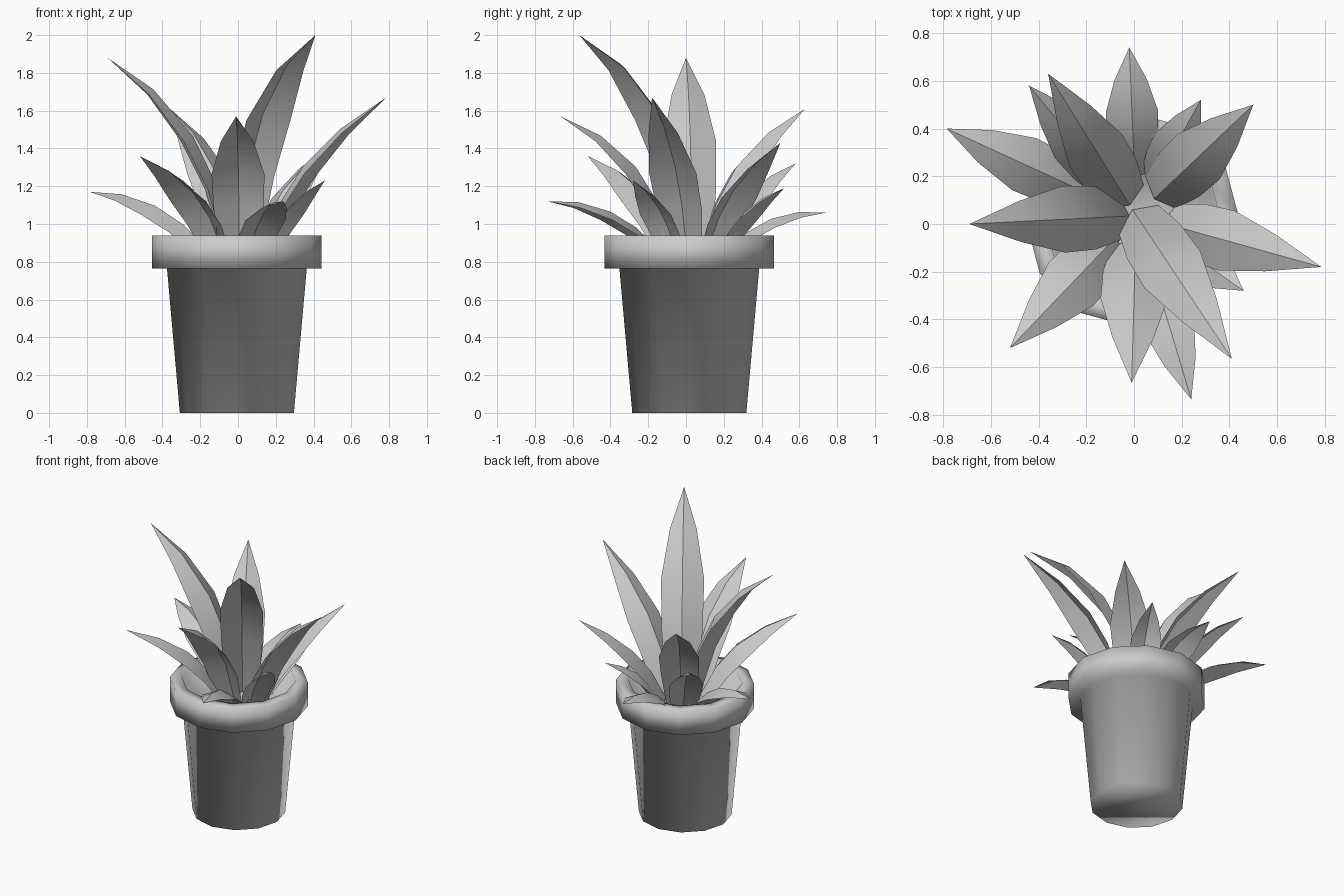
import bpy, math
from mathutils import Vector

if "Cube" in bpy.data.objects:
    bpy.data.objects.remove(bpy.data.objects["Cube"])

CENTRE = Vector((-0.006, 0.0175, 0))
SIDES = 12


def make_object(name, verts, faces, crease=None):
    """Smooth-shaded mesh; edges bent more than `crease` stay sharp."""
    mesh = bpy.data.meshes.new(name)
    mesh.from_pydata(verts, [], faces)
    mesh.update()
    for p in mesh.polygons:
        p.use_smooth = True
    if crease:
        mesh.set_sharp_from_angle(angle=crease)
    obj = bpy.data.objects.new(name, mesh)
    bpy.context.collection.objects.link(obj)
    return obj


def lathe(name, profile):
    """Revolve a (radius, z) profile around the pot axis and cap both ends."""
    verts, faces = [], []
    for r, z in profile:
        for i in range(SIDES):
            a = 2 * math.pi * i / SIDES
            verts.append(CENTRE + Vector((r * math.cos(a), r * math.sin(a), z)))
    for k in range(len(profile) - 1):
        for i in range(SIDES):
            j = (i + 1) % SIDES
            a, b = k * SIDES, (k + 1) * SIDES
            faces.append((a + i, a + j, b + j, b + i))
    n = (len(profile) - 1) * SIDES
    faces.append(tuple(reversed(range(SIDES))))
    faces.append(tuple(range(n, n + SIDES)))
    return make_object(name, verts, faces)


def leaf(name, tip, root, width, cx, cz):
    """Leaf along a curved spine with a raised midrib, tapering to a point."""
    tip = Vector(tip)
    hub = Vector((0.01, 0.035, 0.83))
    out = Vector((tip.x - hub.x, tip.y - hub.y, 0)).normalized()
    side = Vector((-out.y, out.x, 0))
    base = hub + out * root
    d = tip - base
    ctrl = base + Vector((d.x * cx, d.y * cx, d.z * cz))
    verts, faces = [], []
    for t, w in ((0, 0.72), (0.27, 0.95), (0.5, 1.0), (0.76, 0.62)):
        p = base * (1 - t) ** 2 + ctrl * 2 * t * (1 - t) + tip * t * t
        tangent = ((ctrl - base) * (1 - t) + (tip - ctrl) * t).normalized()
        up = tangent.cross(side).normalized() * w * width
        reach = side * w * width
        verts += [p + reach - up * 0.25, p + up * 0.2, p - reach - up * 0.25]
    verts.append(tip)
    for k in range(3):
        for s in range(2):
            a = 3 * k + s
            faces.append((a, a + 1, a + 4, a + 3))
    faces += [(9, 10, 12), (10, 11, 12)]
    return make_object(name, verts, faces, math.radians(35))


# Pot: tapered wall, overhanging rim, inner wall and soil surface
lathe("pot", [(0.302, 0), (0.37, 0.765), (0.449, 0.765), (0.449, 0.938),
              (0.37, 0.94), (0.355, 0.82)])

# Leaves: tip position, root distance, half width, curve control fractions
LEAVES = [
    ((0.41, -0.565, 2.00), -0.01, 0.14, 0.19, 0.76),
    ((-0.69, 0.00, 1.88), 0.05, 0.14, 0.19, 0.69),
    ((0.785, -0.18, 1.67), 0.13, 0.13, 0.20, 0.59),
    ((-0.36, 0.63, 1.61), 0.07, 0.13, 0.21, 0.67),
    ((-0.01, -0.665, 1.57), 0.11, 0.14, 0.22, 0.73),
    ((0.50, 0.50, 1.43), 0.12, 0.13, 0.27, 0.60),
    ((-0.52, -0.52, 1.36), 0.14, 0.13, 0.25, 0.69),
    ((-0.44, 0.58, 1.32), 0.16, 0.11, 0.32, 0.72),
    ((0.46, -0.28, 1.23), 0.16, 0.10, 0.34, 0.68),
    ((0.28, 0.52, 1.19), 0.16, 0.10, 0.34, 0.70),
    ((-0.785, 0.40, 1.17), 0.17, 0.12, 0.45, 0.94),
    ((0.24, -0.735, 1.12), 0.17, 0.11, 0.43, 0.99),
    ((-0.02, 0.74, 1.06), 0.17, 0.11, 0.45, 1.04),
]
for i, spec in enumerate(LEAVES):
    leaf(f"leaf_{i + 1}", *spec)
